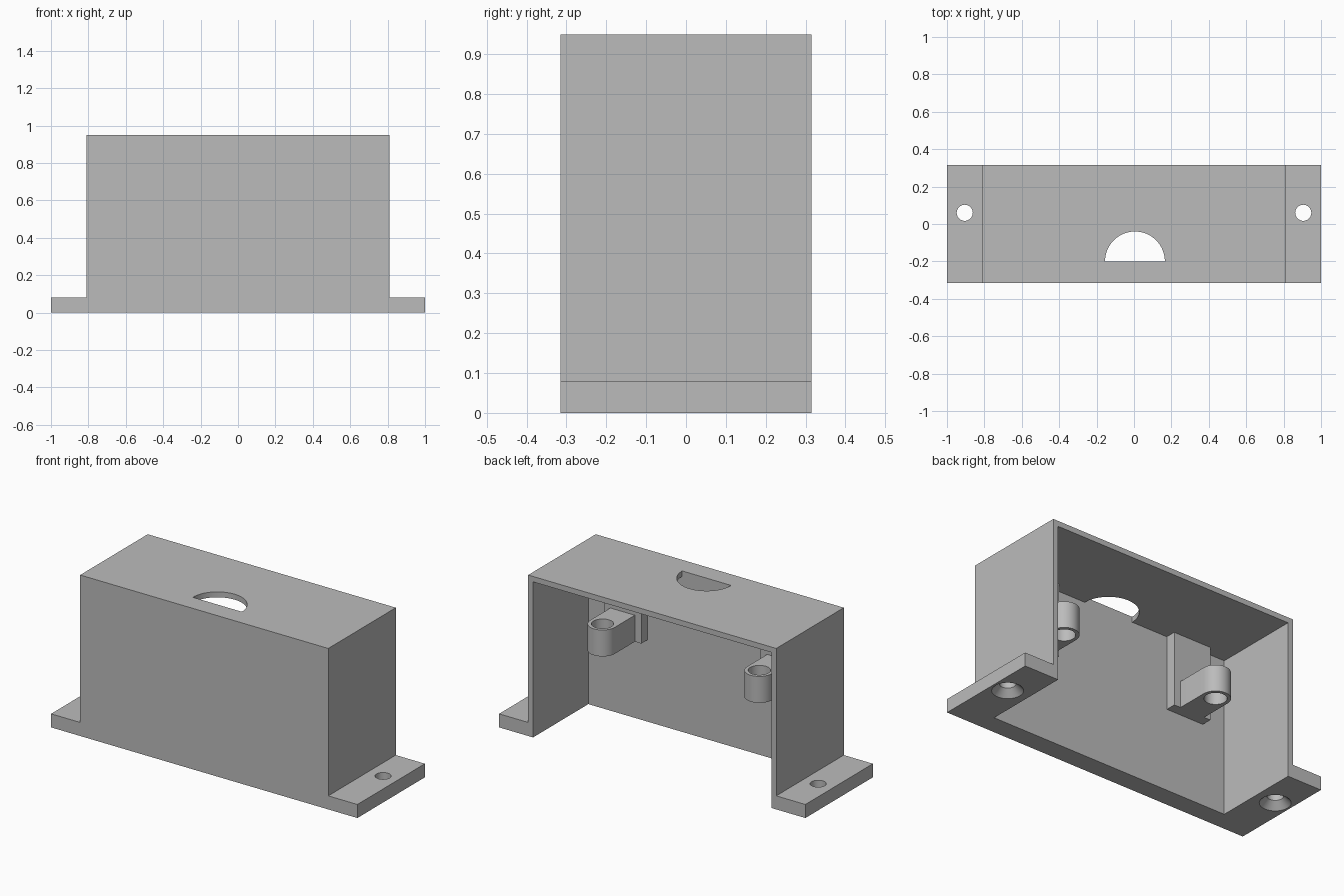
import bpy
import bmesh
import math

if "Cube" in bpy.data.objects:
    bpy.data.objects.remove(bpy.data.objects["Cube"], do_unlink=True)

# Overall sizes
DEPTH = 0.315        # half depth
HALF_BOX = 0.81      # half width of the box
HEIGHT = 0.95
FLANGE = 0.08        # flange thickness
WALL = 0.032         # side walls and roof
INNER_FRONT = -0.2   # inner face of the thick front wall

grey = bpy.data.materials.new("plain grey")
grey.use_nodes = True
colour = (0.5, 0.5, 0.5, 1)
grey.diffuse_color = colour
grey.node_tree.nodes["Principled BSDF"].inputs["Base Color"].default_value = colour


def finish(name, bm):
    bmesh.ops.recalc_face_normals(bm, faces=bm.faces)
    mesh = bpy.data.meshes.new(name)
    bm.to_mesh(mesh)
    bm.free()
    mesh.materials.append(grey)
    obj = bpy.data.objects.new(name, mesh)
    bpy.context.collection.objects.link(obj)
    return obj


def prism(name, points, direction):
    """Extrude a closed outline along a direction."""
    bm = bmesh.new()
    face = bm.faces.new([bm.verts.new(p) for p in points])
    result = bmesh.ops.extrude_face_region(bm, geom=[face])
    moved = [v for v in result["geom"] if isinstance(v, bmesh.types.BMVert)]
    bmesh.ops.translate(bm, verts=moved, vec=direction)
    return finish(name, bm)


def box(name, low, high):
    (x0, y0, z0), (x1, y1, z1) = low, high
    outline = [(x0, y0, z0), (x1, y0, z0), (x1, y1, z0), (x0, y1, z0)]
    return prism(name, outline, (0, 0, z1 - z0))


def arc(x, y, z, r, start, end, steps):
    angles = [start + (end - start) * i / steps for i in range(steps + 1)]
    return [(x + r * math.cos(a), y + r * math.sin(a), z) for a in angles]


def cone(name, x, y, z0, z1, r0, r1):
    bm = bmesh.new()
    bmesh.ops.create_cone(bm, cap_ends=True, segments=48, radius1=r0, radius2=r1, depth=z1 - z0)
    bmesh.ops.translate(bm, verts=bm.verts, vec=(x, y, (z0 + z1) / 2))
    return finish(name, bm)


def cut(target, cutter):
    mod = target.modifiers.new("cut", "BOOLEAN")
    mod.operation = "DIFFERENCE"
    mod.solver = "EXACT"
    mod.object = cutter
    bpy.context.view_layer.objects.active = target
    bpy.ops.object.modifier_apply(modifier=mod.name)
    bpy.data.objects.remove(cutter, do_unlink=True)


def smooth(obj):
    bpy.ops.object.select_all(action="DESELECT")
    obj.select_set(True)
    bpy.context.view_layer.objects.active = obj
    bpy.ops.object.shade_smooth_by_angle(angle=math.radians(30))


# Housing: flanged outline swept front to back, hollowed from the back and below
half = [(1, 0), (1, FLANGE), (HALF_BOX, FLANGE), (HALF_BOX, HEIGHT)]
outline = half + [(-x, z) for x, z in reversed(half)]
housing = prism("housing", [(x, -DEPTH, z) for x, z in outline], (0, 2 * DEPTH, 0))
inside = HALF_BOX - WALL
cut(housing, box("cavity_cutter", (-inside, INNER_FRONT, -0.1), (inside, 0.5, HEIGHT - WALL)))

# Half-round opening in the roof
half_round = arc(0.005, INNER_FRONT, HEIGHT - 0.1, 0.16, 0, math.pi, 32)
cut(housing, prism("opening_cutter", half_round, (0, 0, 0.2)))

# Countersunk screw holes in the flanges
for side in (1, -1):
    x, y = side * 0.905, 0.06
    cut(housing, cone("screw_cutter", x, y, -0.1, 0.2, 0.043, 0.043))
    cut(housing, cone("countersink_cutter", x, y, -0.01, 0.04, 0.093, 0.043))
smooth(housing)

# Inner brackets: backing plate up to the roof, round-ended arm with a bore
ARM_LOW, ARM_HIGH, PLATE_BACK = 0.484, 0.64, -0.14
for side, label in ((1, "left"), (-1, "right")):
    x, y, r = side * 0.512, 0.047, 0.08
    box(label + "_bracket_plate", (x - 0.122, INNER_FRONT, ARM_LOW),
        (x + 0.122, PLATE_BACK, HEIGHT - WALL))
    shape = arc(x, y, ARM_LOW, r, 0, math.pi, 24)
    shape += [(x - r, PLATE_BACK, ARM_LOW), (x + r, PLATE_BACK, ARM_LOW)]
    arm = prism(label + "_bracket_arm", shape, (0, 0, ARM_HIGH - ARM_LOW))
    cut(arm, cone("bore_cutter", x, y, ARM_LOW - 0.1, ARM_HIGH + 0.1, 0.06, 0.06))
    smooth(arm)
